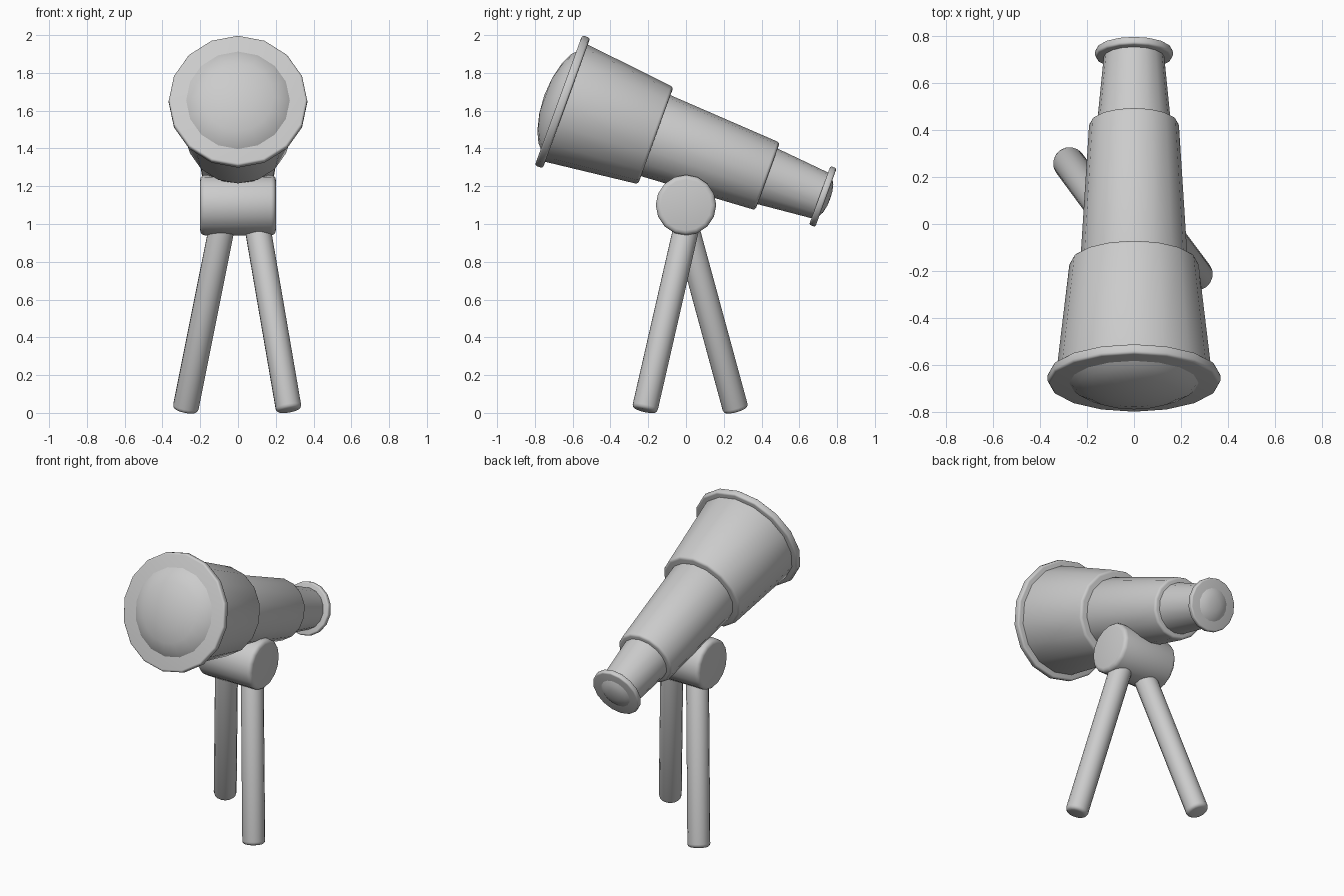
import bpy, bmesh, math
from mathutils import Matrix, Vector

cube = bpy.data.objects.get("Cube")
if cube:
    bpy.data.objects.remove(cube, do_unlink=True)

grey = bpy.data.materials.new("light_grey")
grey.use_nodes = True
COLOUR = (0.6, 0.6, 0.6, 1)
grey.diffuse_color = COLOUR
grey.node_tree.nodes["Principled BSDF"].inputs["Base Color"].default_value = COLOUR


def lathe(name, profile, matrix, bevel=0.0, sides=16):
    """Turn (distance, radius) points round the local z axis."""
    bm = bmesh.new()
    verts = [bm.verts.new((0, r, s)) for s, r in profile]
    edges = [bm.edges.new(pair) for pair in zip(verts, verts[1:])]
    bmesh.ops.spin(bm, geom=verts + edges, cent=(0, 0, 0), axis=(0, 0, 1),
                   angle=2 * math.pi, steps=sides)
    bmesh.ops.remove_doubles(bm, verts=bm.verts[:], dist=0.0005)
    bmesh.ops.recalc_face_normals(bm, faces=bm.faces[:])
    if bevel:
        rims = [e for e in bm.edges
                if len(e.link_faces) == 2 and e.calc_face_angle() > math.radians(45)]
        bmesh.ops.bevel(bm, geom=rims, offset=bevel, segments=3,
                        profile=0.5, affect='EDGES')
    mesh = bpy.data.meshes.new(name)
    bm.to_mesh(mesh)
    bm.free()
    mesh.materials.append(grey)
    obj = bpy.data.objects.new(name, mesh)
    obj.matrix_world = matrix
    bpy.context.collection.objects.link(obj)
    bpy.ops.object.select_all(action='DESELECT')
    obj.select_set(True)
    bpy.context.view_layer.objects.active = obj
    bpy.ops.object.shade_smooth_by_angle(angle=math.radians(35))
    return obj


def tube(start, r_start, end, r_end):
    return [(start, 0), (start, r_start), (end, r_end), (end, 0)]


# Optical tube, tilted down towards the eyepiece
barrel = Matrix.Translation((0, -0.675, 1.655)) @ Matrix.Rotation(math.radians(-110), 4, 'X')
lathe("front_rim", tube(0, 0.367, 0.045, 0.367), barrel, 0.012)
lathe("front_tube", tube(0.02, 0.333, 0.548, 0.273), barrel, 0.015)
lathe("middle_tube", tube(0.5, 0.231, 1.178, 0.19), barrel, 0.015)
lathe("eyepiece_tube", tube(1.14, 0.16, 1.49, 0.127), barrel)
lathe("eyepiece_rim", tube(1.472, 0.165, 1.507, 0.165), barrel, 0.01)

# Domed lenses
lathe("front_lens", [(-0.08, 0), (-0.072, 0.1), (-0.05, 0.19), (-0.022, 0.25),
                     (0.005, 0.28), (0.02, 0)], barrel)
lathe("eyepiece_lens", [(1.49, 0), (1.505, 0.105), (1.519, 0.08), (1.528, 0.04),
                        (1.53, 0)], barrel)

# Pivot drum across the stand
drum = Matrix.Translation((0, 0, 1.1)) @ Matrix.Rotation(math.pi / 2, 4, 'Y')
lathe("pivot_drum", tube(-0.2, 0.16, 0.2, 0.16), drum, 0.025)

# Splayed legs
for name, foot, top in (("left_leg", (0.27, -0.22, 0.012), (0.09, 0.02, 1.06)),
                        ("right_leg", (-0.28, 0.265, 0.012), (-0.07, -0.02, 1.06))):
    foot, line = Vector(foot), Vector(top) - Vector(foot)
    place = Matrix.Translation(foot) @ line.to_track_quat('Z', 'Y').to_matrix().to_4x4()
    lathe(name, tube(0, 0.069, line.length, 0.069), place, 0.022)
